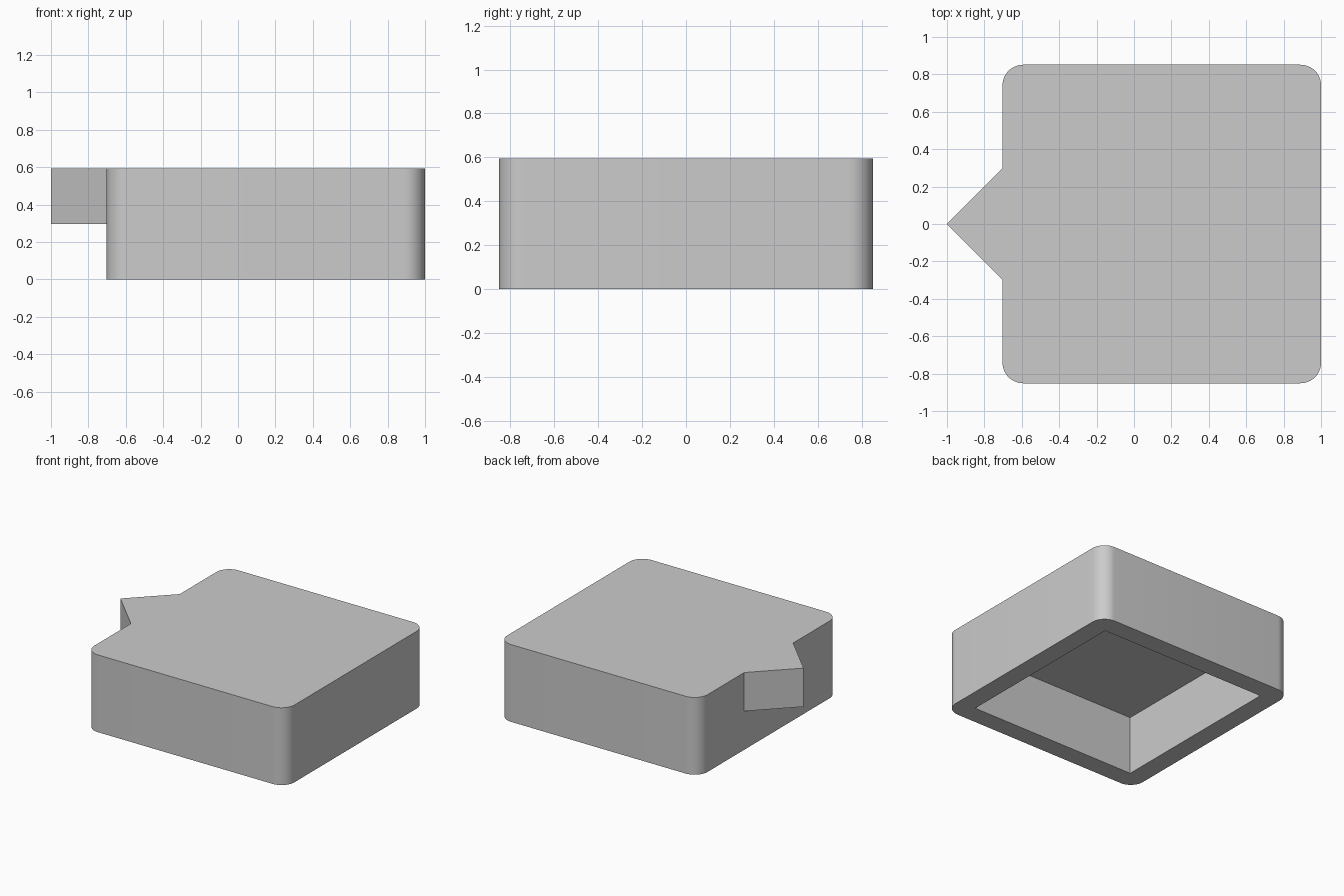
import bpy, bmesh, math

cube = bpy.data.objects.get("Cube")
if cube:
    bpy.data.objects.remove(cube, do_unlink=True)

grey = bpy.data.materials.new("plain_grey")
grey.use_nodes = True
grey.diffuse_color = (0.6, 0.6, 0.6, 1)
grey.node_tree.nodes["Principled BSDF"].inputs["Base Color"].default_value = (0.6, 0.6, 0.6, 1)

HEIGHT, WALL, RADIUS = 0.594, 0.147, 0.11
LEFT, RIGHT, HALF = -0.703, 1.0, 0.8515


def prism(name, outline, z0, z1):
    """Extrude a flat outline from z0 to z1."""
    bm = bmesh.new()
    face = bm.faces.new([bm.verts.new((x, y, z0)) for x, y in outline])
    top = bmesh.ops.extrude_face_region(bm, geom=[face])["geom"]
    bmesh.ops.translate(bm, vec=(0, 0, z1 - z0),
                        verts=[v for v in top if isinstance(v, bmesh.types.BMVert)])
    bmesh.ops.recalc_face_normals(bm, faces=bm.faces)
    mesh = bpy.data.meshes.new(name)
    bm.to_mesh(mesh)
    bm.free()
    mesh.materials.append(grey)
    obj = bpy.data.objects.new(name, mesh)
    bpy.context.collection.objects.link(obj)
    return obj


def rounded_box(x0, x1, half, r, steps=12):
    """Rectangle outline with rounded corners."""
    centres = [(x1 - r, half - r), (x0 + r, half - r),
               (x0 + r, r - half), (x1 - r, r - half)]
    return [(cx + r * math.cos(a), cy + r * math.sin(a))
            for k, (cx, cy) in enumerate(centres)
            for a in [(k + i / steps) * math.pi / 2 for i in range(steps + 1)]]


# Rounded body
body = prism("box_body", rounded_box(LEFT, RIGHT, HALF, RADIUS), 0, HEIGHT)

# Wedge pointer, rooted inside the wall
root, w = LEFT + WALL / 2, LEFT + 1
pointer = prism("pointer", [(root, -w), (root, w), (LEFT, w), (-1, 0), (LEFT, -w)],
                HEIGHT / 2, HEIGHT)

# Square cavity open at the bottom
x0, x1, h = LEFT + WALL, RIGHT - WALL, HALF - WALL
cavity = prism("cavity_cutter", [(x0, -h), (x1, -h), (x1, h), (x0, h)],
               -0.1, HEIGHT - WALL)

# Join the pointer and cut the cavity
for helper, operation in ((pointer, 'UNION'), (cavity, 'DIFFERENCE')):
    mod = body.modifiers.new(helper.name, 'BOOLEAN')
    mod.operation, mod.object, mod.solver = operation, helper, 'EXACT'
    bpy.context.view_layer.objects.active = body
    bpy.ops.object.modifier_apply(modifier=mod.name)
    bpy.data.objects.remove(helper, do_unlink=True)

# Smooth corners, sharp edges
bpy.ops.object.select_all(action='DESELECT')
body.select_set(True)
bpy.ops.object.shade_smooth_by_angle(angle=math.radians(30))
